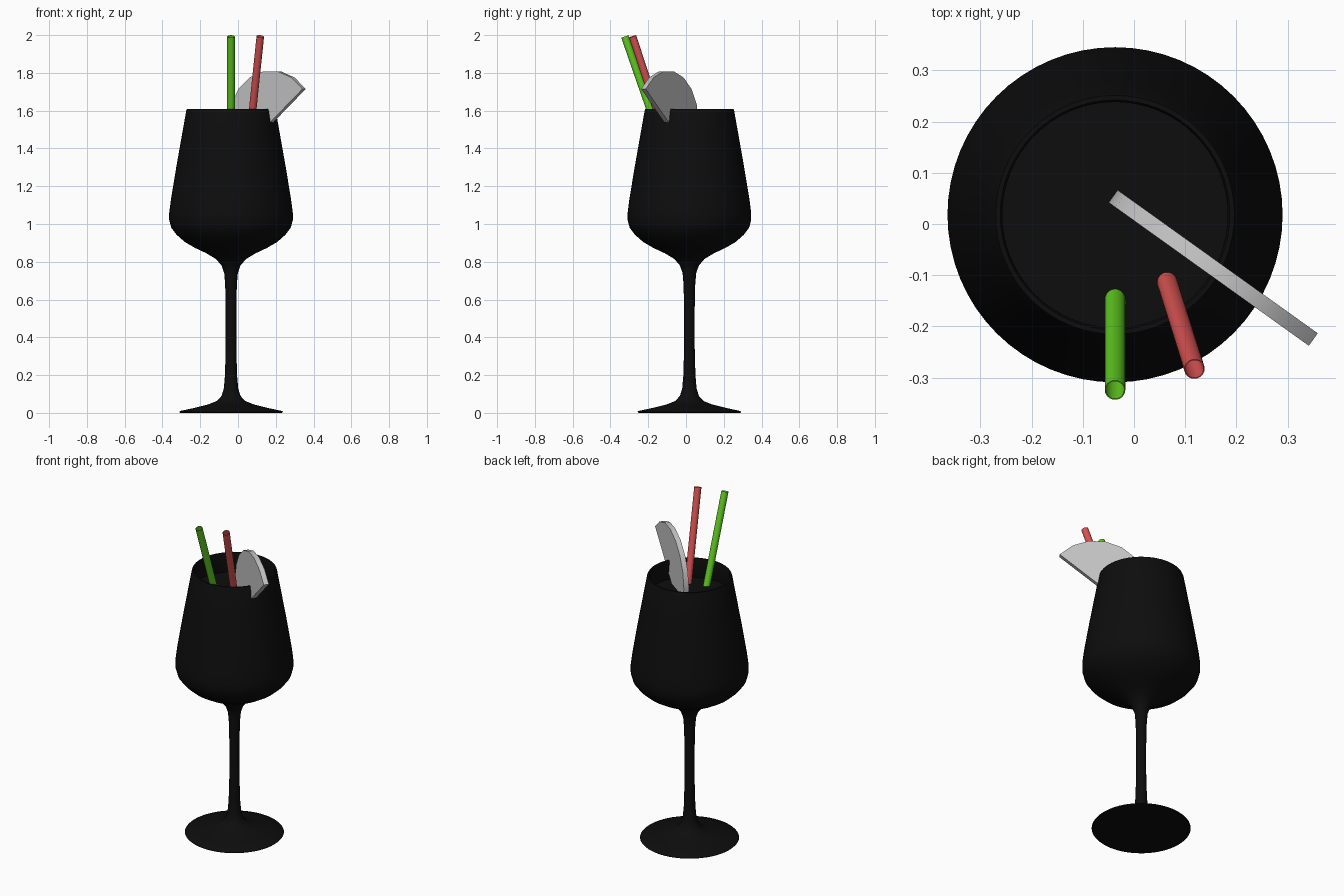
import bpy, bmesh, math
from mathutils import Vector

if "Cube" in bpy.data.objects:
    bpy.data.objects.remove(bpy.data.objects["Cube"])

CX, CY = -0.037, 0.018      # axis of the glass


def material(name, rgb):
    m = bpy.data.materials.new(name)
    m.diffuse_color = (*rgb, 1)
    m.use_nodes = True
    m.node_tree.nodes["Principled BSDF"].inputs["Base Color"].default_value = m.diffuse_color
    return m


BLACK = material("black glass", (0.004, 0.004, 0.004))
GREEN = material("green straw", (0.12, 0.60, 0.015))
RED = material("red straw", (0.68, 0.085, 0.085))
GREY = material("pale grey fruit", (0.55, 0.55, 0.55))


def finish(name, bm, mat, angle=40):
    bmesh.ops.recalc_face_normals(bm, faces=bm.faces)
    me = bpy.data.meshes.new(name)
    bm.to_mesh(me)
    bm.free()
    ob = bpy.data.objects.new(name, me)
    bpy.context.collection.objects.link(ob)
    me.materials.append(mat)
    bpy.ops.object.select_all(action='DESELECT')
    ob.select_set(True)
    bpy.context.view_layer.objects.active = ob
    bpy.ops.object.shade_smooth_by_angle(angle=math.radians(angle))
    return ob


def lathe(name, profile, mat, seg=64):
    """Revolve (radius, z) points about the vertical axis."""
    bm = bmesh.new()
    verts = [bm.verts.new((r, 0, z)) for r, z in profile]
    edges = [bm.edges.new(p) for p in zip(verts, verts[1:])]
    bmesh.ops.spin(bm, geom=verts + edges, axis=(0, 0, 1), cent=(0, 0, 0),
                   angle=2 * math.pi, steps=seg)
    bmesh.ops.remove_doubles(bm, verts=bm.verts, dist=1e-4)
    ob = finish(name, bm, mat)
    ob.location = (CX, CY, 0)
    return ob


# Wine glass: foot, stem, bowl outside, rim, bowl inside
lathe("wine_glass", [
    (0, 0), (0.27, 0), (0.275, 0.005), (0.27, 0.01), (0.2, 0.025), (0.12, 0.045),
    (0.075, 0.063), (0.05, 0.09), (0.038, 0.13), (0.032, 0.2), (0.028, 0.35),
    (0.028, 0.55), (0.031, 0.68), (0.036, 0.74), (0.05, 0.78), (0.08, 0.815),
    (0.13, 0.845), (0.19, 0.873), (0.245, 0.905), (0.288, 0.943), (0.316, 0.98),
    (0.327, 1.02), (0.327, 1.06), (0.318, 1.13), (0.29, 1.3), (0.26, 1.47),
    (0.237, 1.6), (0.233, 1.61), (0.224, 1.61), (0.22, 1.6),
    (0.245, 1.47), (0.275, 1.3), (0.303, 1.13), (0.312, 1.04), (0.3, 0.985),
    (0.26, 0.935), (0.18, 0.885), (0.09, 0.845), (0, 0.83)], BLACK)

# Drink filling the bowl
lathe("drink", [(0, 1.485), (0.241, 1.485), (0.272, 1.3), (0.3, 1.13), (0.308, 1.04),
                (0.297, 0.987), (0.258, 0.938), (0.178, 0.888), (0, 0.835)], BLACK)


# Straws: open tubes leaning on the rim
def straw(name, top, low, mat, radius=0.02, wall=0.002, seg=24):
    top, low = Vector(top), Vector(low)
    axis = top - low
    rot = axis.to_track_quat('Z', 'Y')
    bm = bmesh.new()
    rings = []
    for r, t in ((radius, 0), (radius, 1), (radius - wall, 1), (radius - wall, 0)):
        rings.append([bm.verts.new(low + axis * t + rot @ Vector(
            (r * math.cos(2 * math.pi * i / seg), r * math.sin(2 * math.pi * i / seg), 0)))
            for i in range(seg)])
    for a, b in zip(rings, rings[1:] + rings[:1]):
        for i in range(seg):
            j = (i + 1) % seg
            bm.faces.new((a[i], a[j], b[j], b[i]))
    finish(name, bm, mat)


straw("green_straw", (CX, -0.324, 1.993), (CX, 0.02, 1.0), GREEN)
straw("red_straw", (0.118, -0.283, 1.993), (0.015, 0.045, 1.0), RED)

# Fruit slice: half disc standing on the rim, tilted 40 degrees
bm = bmesh.new()
along, across = Vector((0.813, -0.582, 0)), Vector((0.582, 0.813, 0))
origin, R, HALF, N = Vector((0, 0.025, 0)), 0.272, 0.015, 9
sides = []
for s in (-HALF, HALF):
    sides.append([bm.verts.new(
        origin + across * s + along * (0.222 + R * math.cos(a)) + Vector((0, 0, 1.54 + R * math.sin(a))))
        for a in (math.radians(40 + 180 * i / N) for i in range(N + 1))])
front, back = sides
bm.faces.new(front)
bm.faces.new(back)
for i in range(N + 1):
    j = (i + 1) % (N + 1)
    bm.faces.new((front[i], front[j], back[j], back[i]))
finish("fruit_slice", bm, GREY)
